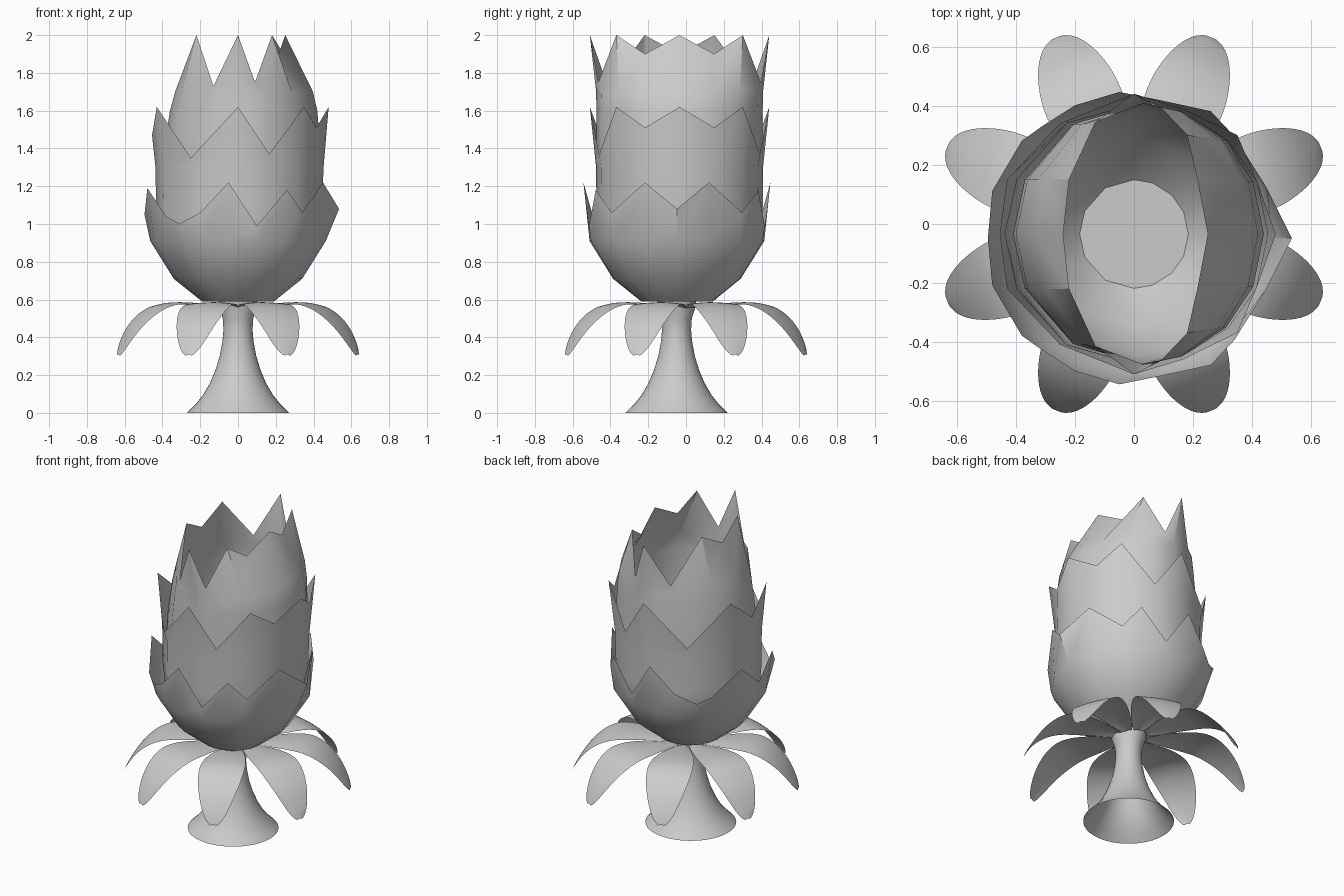
import bpy, math
from mathutils import Vector

if "Cube" in bpy.data.objects:
    bpy.data.objects.remove(bpy.data.objects["Cube"])


def make(name, verts, faces, angle=35):
    me = bpy.data.meshes.new(name)
    me.from_pydata(verts, [], faces)
    me.validate()
    ob = bpy.data.objects.new(name, me)
    bpy.context.collection.objects.link(ob)
    bpy.ops.object.select_all(action='DESELECT')
    ob.select_set(True)
    bpy.context.view_layer.objects.active = ob
    bpy.ops.object.mode_set(mode='EDIT')
    bpy.ops.mesh.select_all(action='SELECT')
    bpy.ops.mesh.normals_make_consistent(inside=False)
    bpy.ops.object.mode_set(mode='OBJECT')
    bpy.ops.object.shade_smooth_by_angle(angle=math.radians(angle))
    return ob


def loft(rings, cap=False):
    """Join equal-length closed rings, optionally closing the first one."""
    n = len(rings[0])
    verts = [p for r in rings for p in r]
    faces = [(i * n + k, i * n + (k + 1) % n, (i + 1) * n + (k + 1) % n, (i + 1) * n + k)
             for i in range(len(rings) - 1) for k in range(n)]
    if cap:
        faces.append(tuple(range(n)))
    return verts, faces


def mirrored(half):
    """Half a rim (front to back) mirrored across y, as a full loop."""
    return half + [(x, -y, z) for x, y, z in half[-2:0:-1]]


def petal_cup(name, cy, angles, body, rim):
    """body: (x centre, x radius, y radius, z); rim: jagged top, y relative to cy."""
    rings = []
    for cx, rx, ry, z in body:
        half = [(cx + rx * math.cos(math.radians(a)), ry * math.sin(math.radians(a)), z)
                for a in angles]
        rings.append(mirrored(half))
    rings.append(mirrored(rim))
    rings = [[(x, y + cy, z) for x, y, z in r] for r in rings]
    return make(name, *loft(rings, cap=True))


# Hollow flared stem
profile = [(.27, 0), (.225, .045), (.185, .095), (.15, .155), (.12, .225), (.097, .3),
           (.082, .38), (.077, .44), (.081, .5), (.1, .56), (.105, .595)]
N = 40
stem_rings = [[(r * math.cos(2 * math.pi * k / N), -.05 + r * math.sin(2 * math.pi * k / N), z)
               for k in range(N)] for r, z in profile]
make("stem", *loft(stem_rings))

# Drooping leaves under the flower: (distance, half width, height)
leaf = [(.08, .033, .56), (.2, .083, .58), (.31, .118, .588), (.41, .135, .586),
        (.48, .135, .56), (.54, .125, .52), (.6, .105, .46), (.645, .078, .39),
        (.672, .05, .34), (.684, .02, .31)]
verts, faces = [], []
for i in range(8):
    a = math.radians(22.5 + 45 * i)
    out, side = Vector((math.cos(a), math.sin(a), 0)), Vector((-math.sin(a), math.cos(a), 0))
    base = len(verts)
    for r, w, z in leaf:
        for t in (-1, -.5, 0, .5, 1):
            verts.append(out * r + side * (w * t) + Vector((0, 0, z - .01 * t * t)))
    for j in range(len(leaf) - 1):
        for k in range(4):
            v = base + j * 5 + k
            faces.append((v, v + 1, v + 6, v + 5))
leaves = make("leaves", verts, faces, 60)
sub = leaves.modifiers.new("smooth", 'SUBSURF')
sub.levels = sub.render_levels = 2

# Outer cup with short points
petal_cup("outer_petals", -.048,
          [0, 22, 46, 58, 78, 96, 113, 127, 137, 162, 180],
          [(0, .19, .19, .59), (0, .34, .34, .71), (0, .465, .465, .91)],
          [(.535, 0, 1.08), (.45, .17, 1.22), (.34, .345, 1.06), (.26, .43, 1.18),
           (.1, .465, .99), (-.05, .495, 1.22), (-.2, .45, 1.06), (-.31, .38, 1.0),
           (-.38, .33, 1.04), (-.48, .16, 1.19), (-.495, 0, 1.05)])

ring_angles = [0, 24, 46, 70, 90, 122, 155, 180]

# Middle cup
petal_cup("middle_petals", -.034, ring_angles,
          [(0, .187, .187, .597), (0, .325, .325, .72), (0, .42, .425, .9),
           (.005, .438, .44, 1.05), (.008, .445, .442, 1.3)],
          [(.48, 0, 1.62), (.415, .183, 1.51), (.35, .335, 1.62), (.165, .425, 1.37),
           (0, .475, 1.62), (-.25, .375, 1.35), (-.43, .185, 1.62), (-.455, 0, 1.47)])

# Inner cup, pinched towards the top across x
petal_cup("inner_petals", -.034, ring_angles,
          [(0, .184, .184, .603), (0, .31, .315, .73), (.01, .4, .415, .91),
           (.015, .425, .435, 1.1), (.02, .42, .44, 1.35), (.03, .39, .44, 1.6),
           (.032, .365, .442, 1.7)],
          [(.25, 0, 2.0), (.215, .183, 1.9), (.18, .335, 2.0), (.09, .43, 1.75),
           (0, .475, 2.0), (-.13, .38, 1.73), (-.22, .185, 2.0), (-.24, 0, 1.9)])
